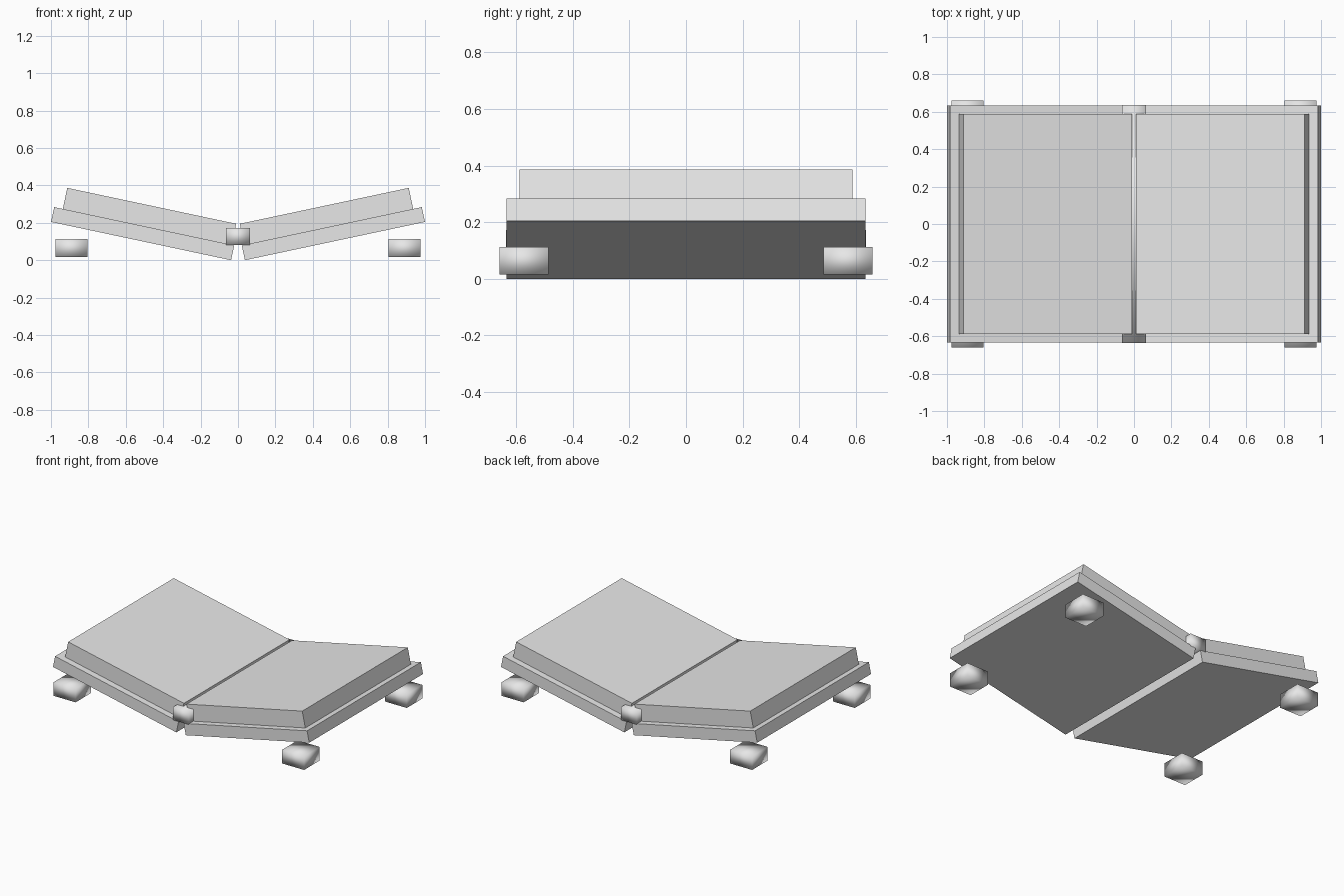
import bpy
import bmesh
import math
from mathutils import Matrix, Vector

cube = bpy.data.objects.get("Cube")
if cube:
    bpy.data.objects.remove(cube, do_unlink=True)

grey = bpy.data.materials.new("plain grey")
grey.use_nodes = True
colour = (0.8, 0.8, 0.8, 1)
grey.diffuse_color = colour
grey.node_tree.nodes["Principled BSDF"].inputs["Base Color"].default_value = colour

TILT = math.radians(12)
INNER_EDGE = 0.037


def box(name, low, high, transform=Matrix(), smooth=False):
    """Box between two corners, optionally transformed and smooth shaded."""
    low, high = Vector(low), Vector(high)
    size = Matrix.Diagonal((high - low).to_4d())
    bm = bmesh.new()
    bmesh.ops.create_cube(bm, size=1, matrix=transform @ Matrix.Translation((low + high) / 2) @ size)
    bmesh.ops.recalc_face_normals(bm, faces=bm.faces)
    for face in bm.faces:
        face.smooth = smooth
    mesh = bpy.data.meshes.new(name)
    bm.to_mesh(mesh)
    bm.free()
    mesh.materials.append(grey)
    obj = bpy.data.objects.new(name, mesh)
    bpy.context.collection.objects.link(obj)
    return obj


for side, sign in (("left", 1), ("right", -1)):
    # Tilted panel and the thicker pad on top of it
    mirror = Matrix.Diagonal((sign, 1, 1, 1))
    tilt = mirror @ Matrix.Translation((INNER_EDGE, 0, 0)) @ Matrix.Rotation(-TILT, 4, "Y")
    box(side + "_panel", (0, -0.634, 0), (0.984, 0.634, 0.081), tilt)
    box(side + "_pad", (0.014, -0.588, 0.081), (0.937, 0.588, 0.196), tilt)

    # Soft-shaded block feet at the outer corners
    for end, y in (("front", -0.572), ("back", 0.572)):
        x = sign * 0.891
        box(f"{end}_{side}_foot", (x - 0.086, y - 0.087, 0.016),
            (x + 0.086, y + 0.087, 0.112), smooth=True)

# Bar running the full depth between the two halves
box("hinge_bar", (-0.063, -0.636, 0.082), (0.063, 0.636, 0.172), smooth=True)
